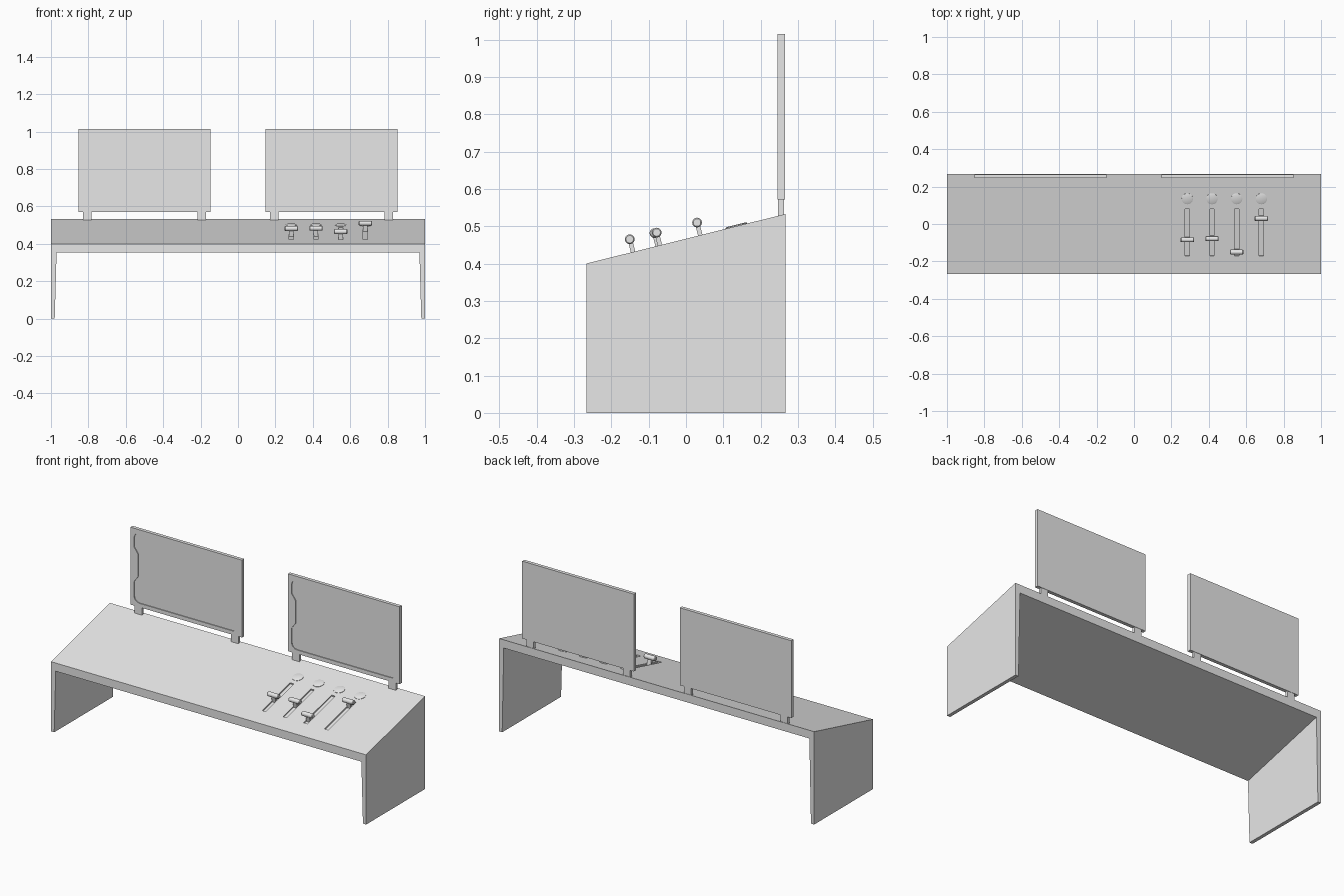
import bpy, bmesh, math
from mathutils import Matrix, Vector

if "Cube" in bpy.data.objects:
    bpy.data.objects.remove(bpy.data.objects["Cube"], do_unlink=True)

grey = bpy.data.materials.new("light_grey")
grey.use_nodes = True
grey.diffuse_color = (0.8, 0.8, 0.8, 1)
grey.node_tree.nodes["Principled BSDF"].inputs["Base Color"].default_value = (0.8, 0.8, 0.8, 1)

HALF_DEPTH, FRONT_Z, BACK_Z = 0.267, 0.40, 0.533
TILT = math.atan2(BACK_Z - FRONT_Z, 2 * HALF_DEPTH)


def finish(name, bm):
    bmesh.ops.recalc_face_normals(bm, faces=bm.faces)
    mesh = bpy.data.meshes.new(name)
    bm.to_mesh(mesh)
    bm.free()
    mesh.materials.append(grey)
    obj = bpy.data.objects.new(name, mesh)
    bpy.context.collection.objects.link(obj)
    return obj


def loft(name, loops):
    """Closed solid between successive matching loops."""
    bm = bmesh.new()
    rings = [[bm.verts.new(p) for p in loop] for loop in loops]
    n = len(rings[0])
    for a, b in zip(rings, rings[1:]):
        for i in range(n):
            bm.faces.new((a[i], a[(i + 1) % n], b[(i + 1) % n], b[i]))
    bm.faces.new(rings[0])
    bm.faces.new(rings[-1])
    return finish(name, bm)


def box(name, low, high):
    corners = [(low[0], low[2]), (high[0], low[2]), (high[0], high[2]), (low[0], high[2])]
    return loft(name, [[(x, y, z) for x, z in corners] for y in (low[1], high[1])])


def disc_x(name, sections, sides=24):
    """Round solid along x from (x, radius) pairs."""
    ring = [2 * math.pi * i / sides for i in range(sides)]
    return loft(name, [[(x, r * math.cos(a), r * math.sin(a)) for a in ring] for x, r in sections])


def on_deck(obj, x, y):
    """Seat an object on the sloping deck."""
    z = (FRONT_Z + BACK_Z) / 2 + math.tan(TILT) * y
    obj.data.transform(Matrix.Translation((x, y, z)) @ Matrix.Rotation(TILT, 4, "X"))


def cut(obj, cutter):
    cutter.hide_render = True
    mod = obj.modifiers.new("cut", "BOOLEAN")
    mod.operation, mod.solver, mod.object = "DIFFERENCE", "EXACT", cutter
    bpy.context.view_layer.objects.active = obj
    bpy.ops.object.modifier_apply(modifier=mod.name)
    bpy.data.objects.remove(cutter, do_unlink=True)


def smooth(obj):
    bpy.ops.object.select_all(action="DESELECT")
    obj.select_set(True)
    bpy.context.view_layer.objects.active = obj
    bpy.ops.object.shade_smooth_by_angle()


# Sloping desk with two slightly tapered side panels
def desk_section(y, top):
    under = top - 0.047
    half = [(1, top), (1, 0), (0.98, 0), (0.97, under)]
    return [(x, y, z) for x, z in half] + [(-x, y, z) for x, z in reversed(half)]


desk = loft("desk", [desk_section(-HALF_DEPTH, FRONT_Z), desk_section(HALF_DEPTH, BACK_Z)])

# Sliders: groove, stem, grip and round button for each channel
for i, grip_y in enumerate((-0.076, -0.07, -0.142, 0.038)):
    x = 0.285 + 0.132 * i
    groove = box("groove_cutter", (-0.012, -0.13, -0.008), (0.012, 0.13, 0.02))
    on_deck(groove, x, -0.045)
    cut(desk, groove)

    stem = box(f"slider_stem_{i + 1}", (-0.012, -0.006, -0.008), (0.012, 0.006, 0.03))
    on_deck(stem, x, grip_y)

    grip = disc_x(f"slider_grip_{i + 1}",
                  [(-0.036, 0.01), (-0.032, 0.013), (0.032, 0.013), (0.036, 0.01)])
    grip.data.transform(Matrix.Translation((0, 0, 0.035)))
    on_deck(grip, x, grip_y)
    smooth(grip)

    button = disc_x(f"round_button_{i + 1}", [(-0.01, 0.03), (0.002, 0.03), (0.004, 0.025)], 32)
    button.data.transform(Matrix.Rotation(-math.pi / 2, 4, "Y"))
    on_deck(button, x, 0.135)
    smooth(button)


# Recess outline with rounded corners and a notch on the left edge
def recess_outline(cx, cz, hw, hh, r):
    pts = []
    for k, (sx, sz) in enumerate(((1, -1), (1, 1), (-1, 1), (-1, -1))):
        for s in range(5):
            a = math.pi / 2 * (k - 1 + s / 4)
            pts.append((cx + sx * (hw - r) + r * math.cos(a), cz + sz * (hh - r) + r * math.sin(a)))
        if k == 2:
            for dx, dz in ((0, 0.1), (0.025, 0.065), (0.025, -0.065), (0, -0.1)):
                pts.append((cx - hw + dx, cz + 0.015 + dz))
    return pts


# Two upright screens, each on a pair of feet
for side, cx in (("right", -0.5), ("left", 0.5)):
    screen = box(f"{side}_screen", (cx - 0.354, 0.245, 0.571), (cx + 0.354, 0.265, 1.015))
    outline = recess_outline(cx, 0.793, 0.332, 0.2, 0.035)
    recess = loft("recess_cutter", [[(x, y, z) for x, z in outline] for y in (0.2, 0.25)])
    cut(screen, recess)
    for n, s in enumerate((-1, 1)):
        fx = cx + s * 0.306
        box(f"{side}_screen_foot_{n + 1}", (fx - 0.023, 0.247, 0.52), (fx + 0.023, 0.263, 0.572))
